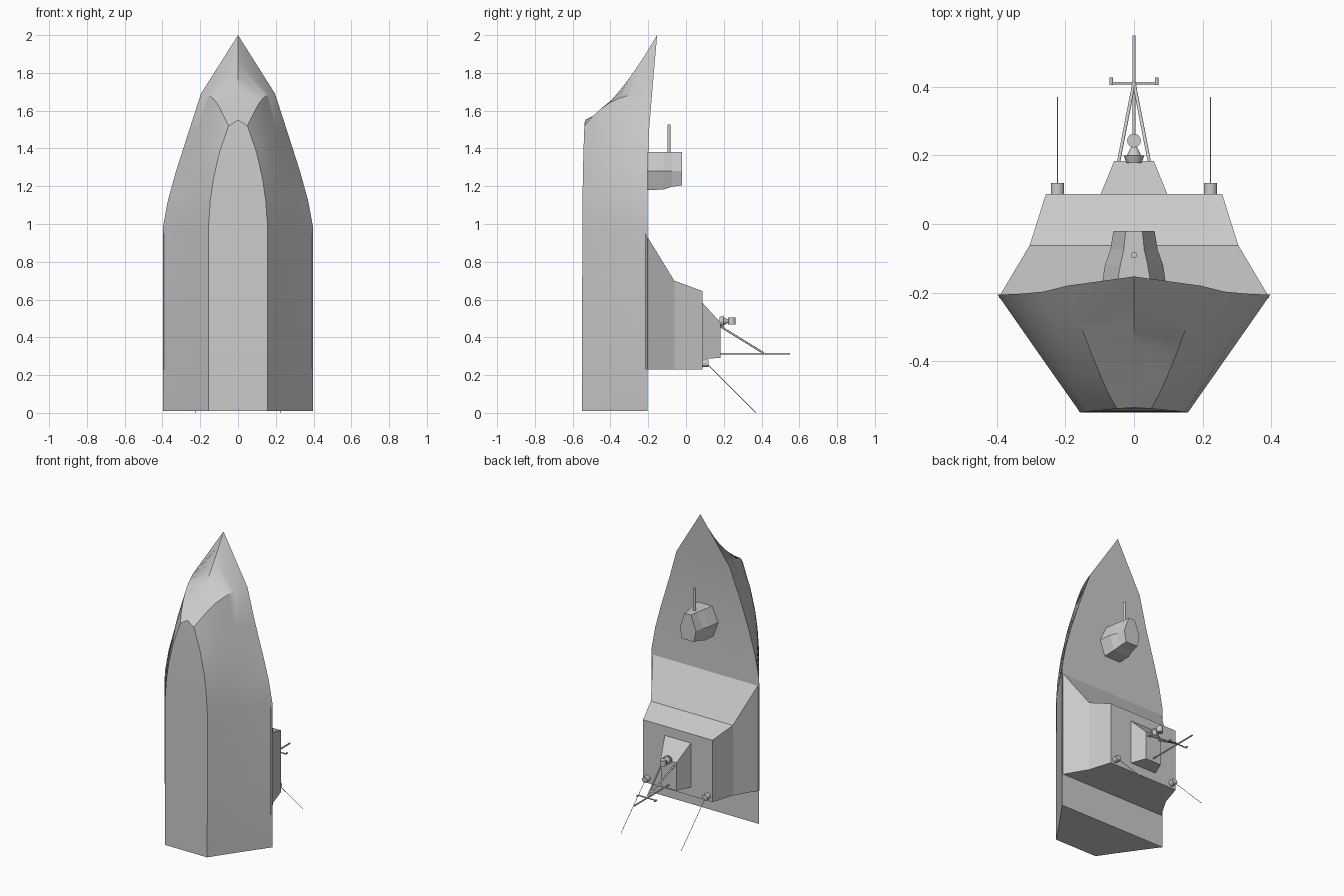
import bpy, bmesh
from mathutils import Vector

if "Cube" in bpy.data.objects:
    bpy.data.objects.remove(bpy.data.objects["Cube"])


def loft(name, rings, cap_end=True, smooth=False):
    """Skin a series of closed rings that have equal point counts."""
    bm = bmesh.new()
    loops = [[bm.verts.new(p) for p in ring] for ring in rings]
    n = len(loops[0])
    for a, b in zip(loops, loops[1:]):
        for i in range(n):
            j = (i + 1) % n
            bm.faces.new((a[i], a[j], b[j], b[i]))
    bm.faces.new(loops[0])
    if cap_end:
        bm.faces.new(loops[-1])
    bmesh.ops.remove_doubles(bm, verts=bm.verts, dist=1e-5)
    bmesh.ops.dissolve_degenerate(bm, edges=bm.edges, dist=1e-5)
    bmesh.ops.recalc_face_normals(bm, faces=bm.faces)
    mesh = bpy.data.meshes.new(name)
    bm.to_mesh(mesh)
    bm.free()
    ob = bpy.data.objects.new(name, mesh)
    bpy.context.collection.objects.link(ob)
    if smooth:
        bpy.ops.object.select_all(action='DESELECT')
        ob.select_set(True)
        bpy.context.view_layer.objects.active = ob
        bpy.ops.object.shade_smooth_by_angle(angle=0.5)
    return ob


def rod(name, a, b, r1, r2=None, sides=10):
    """Cylinder or cone between two points."""
    a, b = Vector(a), Vector(b)
    d = b - a
    bpy.ops.mesh.primitive_cone_add(vertices=sides, radius1=r1,
                                    radius2=r1 if r2 is None else r2,
                                    depth=d.length, location=(a + b) / 2)
    ob = bpy.context.object
    ob.name = name
    ob.rotation_euler = d.to_track_quat('Z', 'Y').to_euler()
    bpy.ops.object.shade_smooth_by_angle(angle=0.7)
    return ob


# Hull stations: bottom half width, bottom z, bottom y, deck half width, deck z, deck y
stations = [
    (.157, .01, -.55, .398, .01, -.205),
    (.157, .98, -.549, .398, .98, -.205),
    (.147, 1.12, -.548, .371, 1.125, -.205),
    (.130, 1.24, -.546, .328, 1.28, -.203),
    (.098, 1.38, -.543, .264, 1.48, -.197),
    (.050, 1.52, -.538, .196, 1.69, -.180),
    (.000, 1.55, -.535, .000, 2.00, -.153),
]
ROWS = 8
rings = []
for k, (xb, zb, yb, xt, zt, yt) in enumerate(stations):
    side = []
    for i in range(ROWS + 1):
        f = i / ROWS
        fx = f ** (1.03 - .18 * k / 5)
        fz = f ** 1.45 if k == 6 else 1 - (1 - f) ** 2.7
        side.append((xb + (xt - xb) * fx, yb + (yt - yb) * f, zb + (zt - zb) * fz))
    rings.append(side + [(-x, y, z) for x, y, z in reversed(side)])
loft("hull", rings, cap_end=False, smooth=True)


# Superstructure tiers: y level, half width, aft z, forward z
def tier(name, levels):
    loft(name, [[(-w, y, z0), (w, y, z0), (w, y, z1), (-w, y, z1)]
                for y, w, z0, z1 in levels])


tier("superstructure", [(-.215, .395, .23, .95), (-.062, .304, .23, .70), (.087, .257, .23, .645)])
tier("upper_deckhouse", [(.085, .098, .288, .585), (.183, .058, .29, .478)])

# Gun turret: y level, front, middle and rear half widths, rear z
turret = [(-.21, .055, .098, .06, 1.18), (-.12, .04, .085, .06, 1.182),
          (-.075, .03, .069, .05, 1.197), (-.02, .024, .060, .045, 1.205)]
loft("gun_turret", [[(f, y, 1.38), (m, y, 1.28), (r, y, z),
                     (-r, y, z), (-m, y, 1.28), (-f, y, 1.38)]
                    for y, f, m, r, z in turret])
rod("gun_barrel", (0, -.09, 1.36), (0, -.09, 1.527), .009)

# Mast: pole, two raking legs and a yard with upturned ends
rod("mast_pole", (0, .17, .313), (0, .55, .313), .005)
rod("yard", (-.068, .41, .313), (.068, .41, .313), .004)
for s in (-1, 1):
    rod("mast_leg", (s * .046, .175, .462), (0, .412, .316), .005)
    rod("yard_post", (s * .066, .405, .313), (s * .066, .427, .313), .005)
    # Whip aerials
    rod("aerial_base", (s * .223, .08, .262), (s * .223, .12, .262), .02, sides=14)
    rod("aerial_whip", (s * .223, .112, .26), (s * .223, .37, .001), .0015, sides=6)

# Radar
rod("radar_base", (0, .178, .485), (0, .199, .485), .022, .03, sides=16)
rod("radar_neck", (0, .199, .485), (0, .228, .485), .021, .007, sides=12)
rod("radar_drum", (0, .243, .468), (0, .243, .505), .02, sides=16)
